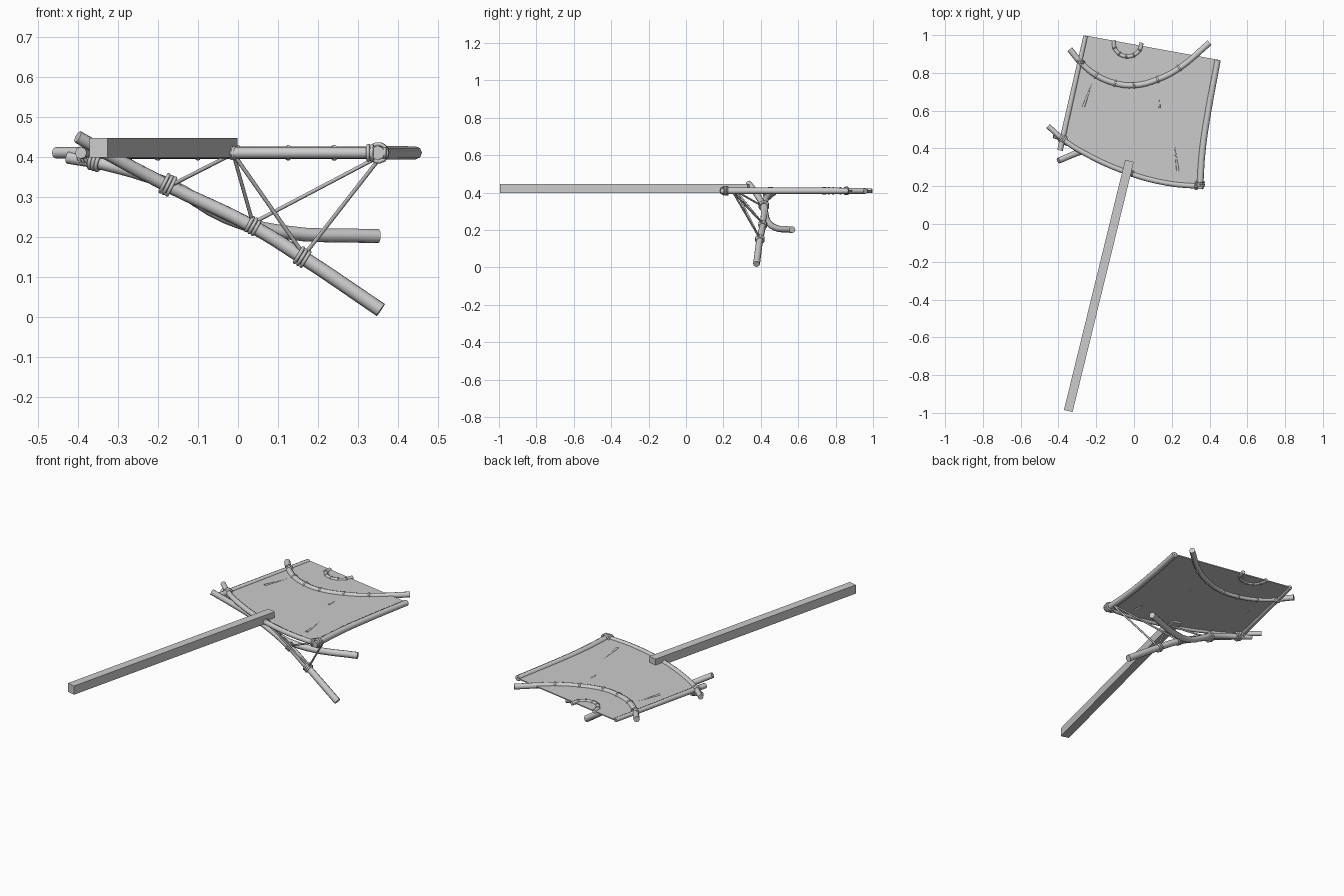
import bpy, bmesh, math
from mathutils import Vector

if "Cube" in bpy.data.objects:
    bpy.data.objects.remove(bpy.data.objects["Cube"])

Z = 0.41  # height of the stretched hide frame


def finish(ob, angle=40):
    bpy.ops.object.select_all(action='DESELECT')
    ob.select_set(True)
    bpy.context.view_layer.objects.active = ob
    if ob.type == 'CURVE':
        bpy.ops.object.convert(target='MESH')
        ob = bpy.context.object
    bpy.ops.object.shade_smooth_by_angle(angle=math.radians(angle))
    return ob


def pole(name, pts, r, taper=1.0, res=2):
    """Round stick along a smooth path."""
    cu = bpy.data.curves.new(name, 'CURVE')
    cu.dimensions = '3D'
    cu.bevel_depth = r
    cu.bevel_resolution = res
    cu.use_fill_caps = True
    cu.resolution_u = 4
    sp = cu.splines.new('BEZIER')
    sp.bezier_points.add(len(pts) - 1)
    for i, (bp, p) in enumerate(zip(sp.bezier_points, pts)):
        bp.co = p
        bp.handle_left_type = bp.handle_right_type = 'AUTO'
        bp.radius = 1 + (taper - 1) * i / (len(pts) - 1)
    ob = bpy.data.objects.new(name, cu)
    bpy.context.collection.objects.link(ob)
    bpy.context.view_layer.update()
    return finish(ob, 65)


def lashing(name, loc, direction, r, wraps=3, thick=0.005):
    """Rope wraps around a stick."""
    d = Vector(direction).normalized()
    for i in range(wraps):
        c = Vector(loc) + d * (i - (wraps - 1) / 2) * thick * 1.9
        bpy.ops.mesh.primitive_torus_add(
            major_radius=r, minor_radius=thick, major_segments=14, minor_segments=6,
            location=c, rotation=d.to_track_quat('Z', 'Y').to_euler())
        bpy.context.object.name = name
        finish(bpy.context.object, 70)


# square beam
a, b = Vector((-0.348, -0.99, 0.4225)), Vector((-0.024, 0.334, 0.4225))
bpy.ops.mesh.primitive_cube_add(size=1, location=(a + b) / 2,
                                rotation=(0, 0, math.atan2((b - a).y, (b - a).x)))
beam = bpy.context.object
beam.name = "square_beam"
beam.scale = ((b - a).length, 0.047, 0.049)

# stretched hide: grid between bowed front edge and straight back edge
front = [(-0.377, 0.445), (-0.277, 0.38), (-0.165, 0.325), (-0.05, 0.278),
         (0.06, 0.242), (0.17, 0.217), (0.26, 0.206), (0.355, 0.20)]
back_l, back_r = Vector((-0.258, 0.998)), Vector((0.452, 0.868))
bm = bmesh.new()
rows, n = 10, len(front)
grid = []
for j in range(rows + 1):
    v = j / rows
    row = []
    for i, f in enumerate(front):
        u = i / (n - 1)
        p = Vector(f).lerp(back_l.lerp(back_r, u), v)
        p.x -= 0.022 * u * 4 * v * (1 - v)
        row.append(bm.verts.new((p.x, p.y, Z)))
    grid.append(row)
for j in range(rows):
    for i in range(n - 1):
        bm.faces.new((grid[j][i], grid[j][i + 1], grid[j + 1][i + 1], grid[j + 1][i]))
me = bpy.data.meshes.new("hide_sheet")
bm.to_mesh(me)
bm.free()
hide = bpy.data.objects.new("hide_sheet", me)
bpy.context.collection.objects.link(hide)
sol = hide.modifiers.new("thickness", 'SOLIDIFY')
sol.thickness = 0.006
sol.offset = 0

# creases in the hide
for (x, y, x2, y2, w) in [(-0.268, 0.62, -0.215, 0.765, 0.012), (0.135, 0.615, 0.137, 0.70, 0.008),
                          (0.232, 0.28, 0.212, 0.44, 0.012), (-0.03, 0.34, -0.032, 0.415, 0.004)]:
    pole("hide_crease", [(x, y, Z + 0.001), (x2, y2, Z + 0.001)], w * 0.7, taper=0.2, res=1)

# frame poles
pole("left_pole", [(-0.256, 0.995, Z), (-0.392, 0.39, Z)], 0.012, 1.25)
pole("right_pole", [(0.348, 0.185, Z), (0.362, 0.39, Z), (0.395, 0.61, Z), (0.443, 0.868, Z)], 0.018, 0.9)
pole("front_pole", [(-0.455, 0.518, Z), (-0.365, 0.44, Z), (-0.277, 0.383, Z), (-0.05, 0.278, Z),
                    (0.17, 0.217, Z), (0.37, 0.198, Z)], 0.014)

# curved cross pole with bamboo-like nodes
arc = [(-0.34, 0.925, Z), (-0.277, 0.85, Z), (-0.2, 0.787, Z), (-0.1, 0.745, Z), (0, 0.734, Z),
       (0.125, 0.765, Z), (0.24, 0.825, Z), (0.40, 0.96, Z)]
pole("bowed_cross_pole", arc, 0.016)
for i in range(1, 7):
    d = Vector(arc[i + 1]) - Vector(arc[i - 1])
    lashing("cross_pole_node", arc[i], d, 0.015, 1, 0.005)

# small half hoop at the back edge
hoop = []
for k in range(7):
    t = math.radians(172 + k * 31)
    hoop.append((-0.034 + 0.075 * math.cos(t), 0.962 + 0.075 * math.sin(t), Z))
pole("back_hoop", hoop, 0.011)
for i in range(1, 6):
    lashing("hoop_node", hoop[i], Vector(hoop[i + 1]) - Vector(hoop[i - 1]), 0.010, 1, 0.004)

# two crossed support branches below
pole("long_support_branch", [(-0.40, 0.335, 0.45), (-0.29, 0.38, 0.388), (-0.175, 0.412, 0.328),
                             (0.037, 0.41, 0.226), (0.16, 0.395, 0.15), (0.356, 0.377, 0.018)], 0.016, 1.15)
pole("bent_support_branch", [(-0.425, 0.47, 0.398), (-0.34, 0.44, 0.383), (-0.175, 0.422, 0.332),
                             (-0.03, 0.435, 0.25), (0.1, 0.475, 0.214), (0.35, 0.568, 0.202)], 0.015, 1.2)

# lashings
lashing("left_branch_lashing", (-0.175, 0.416, 0.33), (0.21, 0, -0.105), 0.024)
lashing("middle_branch_lashing", (0.037, 0.41, 0.228), (0.2, 0, -0.11), 0.019)
lashing("right_branch_lashing", (0.16, 0.395, 0.15), (0.18, 0, -0.11), 0.021)
lashing("right_corner_lashing", (0.35, 0.212, Z), (0.05, 1, 0), 0.022)
lashing("right_corner_lashing", (0.33, 0.203, Z), (1, -0.1, 0), 0.018, 2)
lashing("left_corner_lashing", (-0.378, 0.452, 0.405), (1, -0.75, 0), 0.021)
lashing("left_corner_lashing", (-0.355, 0.44, 0.39), (1, -0.3, -0.3), 0.022)
lashing("left_pole_lashing", (-0.282, 0.858, Z), (0.2, 1, 0), 0.019, 2)
lashing("front_pole_lashing", (-0.012, 0.268, Z), (1, -0.35, 0), 0.014, 2, 0.004)

# tie ropes from the frame to the branches
top_mid, top_right = (-0.012, 0.268, 0.408), (0.36, 0.25, 0.405)
j1, j2, j3 = (-0.175, 0.414, 0.325), (0.037, 0.41, 0.235), (0.165, 0.395, 0.155)
for p, q in [(top_mid, j1), (top_mid, j2), (top_mid, j3), (top_right, j2), (top_right, j3)]:
    pole("tie_rope", [p, q], 0.005, res=1)
